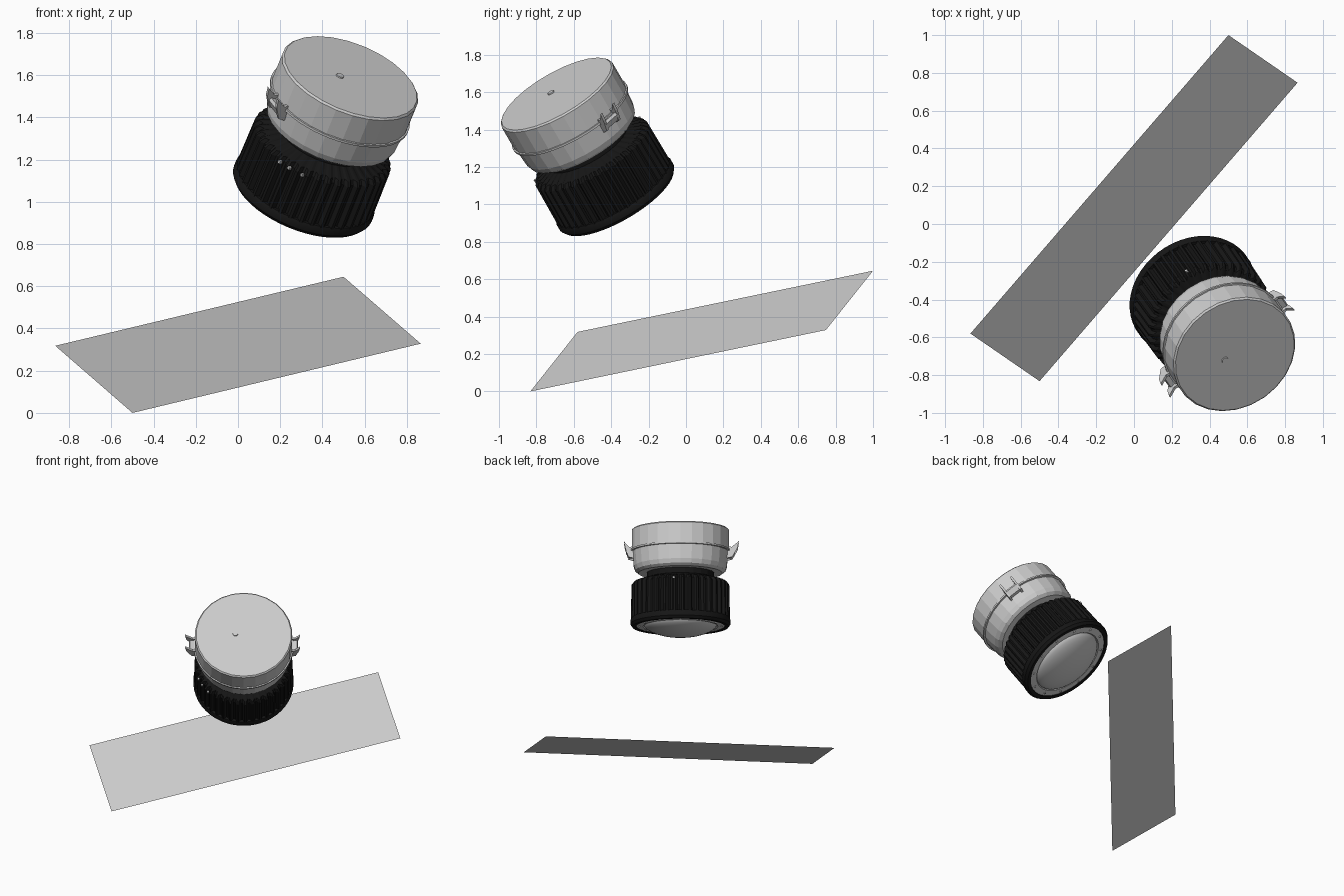
import bpy, bmesh, math
from mathutils import Vector, Matrix

if "Cube" in bpy.data.objects:
    bpy.data.objects.remove(bpy.data.objects["Cube"])

# Lamp frame: origin at the centre of the rear cap, local z along the lamp axis
N = Vector((0.335, -0.475, 0.815)).normalized()
X = Vector((0.819, 0.574, 0)).normalized()
X = (X - N * X.dot(N)).normalized()
Y = N.cross(X)
FRAME = Matrix.Translation((0.534, -0.693, 1.591)) @ Matrix((X, Y, N)).transposed().to_4x4()

black = bpy.data.materials.new("black_metal")
black.diffuse_color = (0.008, 0.008, 0.008, 1)
black.use_nodes = True
black.node_tree.nodes["Principled BSDF"].inputs["Base Color"].default_value = black.diffuse_color


def finish(name, bm, mat=None, matrix=FRAME, smooth=None):
    bmesh.ops.recalc_face_normals(bm, faces=bm.faces)
    me = bpy.data.meshes.new(name)
    bm.to_mesh(me)
    bm.free()
    ob = bpy.data.objects.new(name, me)
    bpy.context.collection.objects.link(ob)
    ob.matrix_world = matrix
    if mat:
        me.materials.append(mat)
    if smooth:
        bpy.context.view_layer.objects.active = ob
        ob.select_set(True)
        bpy.ops.object.shade_smooth_by_angle(angle=math.radians(smooth))
        ob.select_set(False)
    return ob


def lathe(name, profile, sides, mat=None, smooth=None, depth=0.0):
    """Revolve (radius, distance below cap) points; depth cuts alternate pairs into fins."""
    bm = bmesh.new()
    rings = []
    for r, t in profile:
        if r == 0:
            rings.append([bm.verts.new((0, 0, -t))] * sides)
            continue
        ring = []
        for i in range(sides):
            a = 2 * math.pi * (i + 0.5) / sides
            rr = r - depth if depth and r > 0.3 and i % 4 > 1 else r
            ring.append(bm.verts.new((rr * math.cos(a), rr * math.sin(a), -t)))
        rings.append(ring)
    for lo, hi in zip(rings, rings[1:]):
        for i in range(sides):
            j = (i + 1) % sides
            face = list(dict.fromkeys((lo[i], lo[j], hi[j], hi[i])))
            bm.faces.new(face)
    return finish(name, bm, mat, smooth=smooth)


def prism(bm, outline, y0, y1, sign):
    """Extrude a (radius, distance below cap) outline along local y."""
    a = [bm.verts.new((sign * r, y0, -t)) for r, t in outline]
    b = [bm.verts.new((sign * r, y1, -t)) for r, t in outline]
    bm.faces.new(a)
    bm.faces.new(b)
    for i in range(len(a)):
        j = (i + 1) % len(a)
        bm.faces.new((a[i], a[j], b[j], b[i]))


# Rear housing: lid, seam lip and tapered lower shell
lathe("housing_lid", [(0, 0), (0.334, 0), (0.343, 0.009), (0.343, 0.148), (0, 0.148)], 26)
lathe("housing_seam", [(0.33, 0.146), (0.35, 0.148), (0.35, 0.16), (0.33, 0.162)], 52)
lathe("housing_shell", [(0, 0.155), (0.338, 0.155), (0.329, 0.265), (0.318, 0.295),
                        (0.295, 0.312), (0, 0.312)], 26)

# Small plug on the lid
bm = bmesh.new()
bmesh.ops.create_cone(bm, cap_ends=True, segments=12, radius1=0.02, radius2=0.018, depth=0.01,
                      matrix=Matrix.Translation((-0.058, 0.008, 0.001)))
finish("lid_plug", bm)

# Two latches on opposite sides of the seam
for sign, reach, label in ((-1, 0.41, "left"), (1, 0.395, "right")):
    bm = bmesh.new()
    prong = [(0.325, 0.13), (0.36, 0.135), (reach, 0.095), (reach - 0.008, 0.14),
             (0.365, 0.205), (0.325, 0.215)]
    for y in (-0.055, 0.04):
        prism(bm, prong, y, y + 0.015, sign)
    prism(bm, [(0.33, 0.16), (0.375, 0.15), (0.382, 0.165), (0.36, 0.2), (0.33, 0.2)],
          -0.045, 0.045, sign)
    finish("latch_" + label, bm)

# Black neck and finned heat sink
lathe("neck", [(0, 0.29), (0.238, 0.29), (0.238, 0.37), (0, 0.37)], 24, black)
lathe("finned_body", [(0, 0.35), (0.24, 0.352), (0.325, 0.378), (0.344, 0.4), (0.347, 0.65),
                      (0, 0.65)], 160, black, depth=0.02)
lathe("front_rim", [(0.30, 0.635), (0.344, 0.635), (0.352, 0.65), (0.352, 0.675),
                    (0.338, 0.694), (0.312, 0.694), (0.308, 0.68)], 48, black, smooth=30)

# Lens: flat retaining ring and shallow dome
lathe("lens_ring", [(0.318, 0.688), (0.262, 0.692), (0.255, 0.684), (0.25, 0.684)], 48, smooth=30)
dome = [(0.255 * math.cos(a), 0.684 + 0.08 * math.sin(a) ** 1.3)
        for a in [math.pi / 2 * k / 8 for k in range(8)]]
lathe("lens_dome", dome + [(0, 0.764)], 48, smooth=40)

# Screws round the lens ring
bm = bmesh.new()
for k in range(12):
    a = 2 * math.pi * k / 12
    bmesh.ops.create_cone(bm, cap_ends=True, segments=8, radius1=0.008, radius2=0.008, depth=0.008,
                          matrix=Matrix.Translation((0.288 * math.cos(a), 0.288 * math.sin(a), -0.692)))
finish("ring_screws", bm)

# Tiny bright studs on the shoulder of the heat sink
bm = bmesh.new()
for x, y in ((-0.318, -0.13), (-0.292, -0.18), (-0.25, -0.235), (0.047, 0.338)):
    bmesh.ops.create_cube(bm, size=0.014, matrix=Matrix.Translation((x, y, -0.402)))
finish("shoulder_studs", bm)

# Flat tilted panel
bm = bmesh.new()
corners = [(0.5, 1.0, 0.645), (0.866, 0.748, 0.328), (-0.5, -0.832, 0), (-0.866, -0.58, 0.318)]
bm.faces.new([bm.verts.new(c) for c in corners])
finish("panel", bm, matrix=Matrix.Identity(4))
